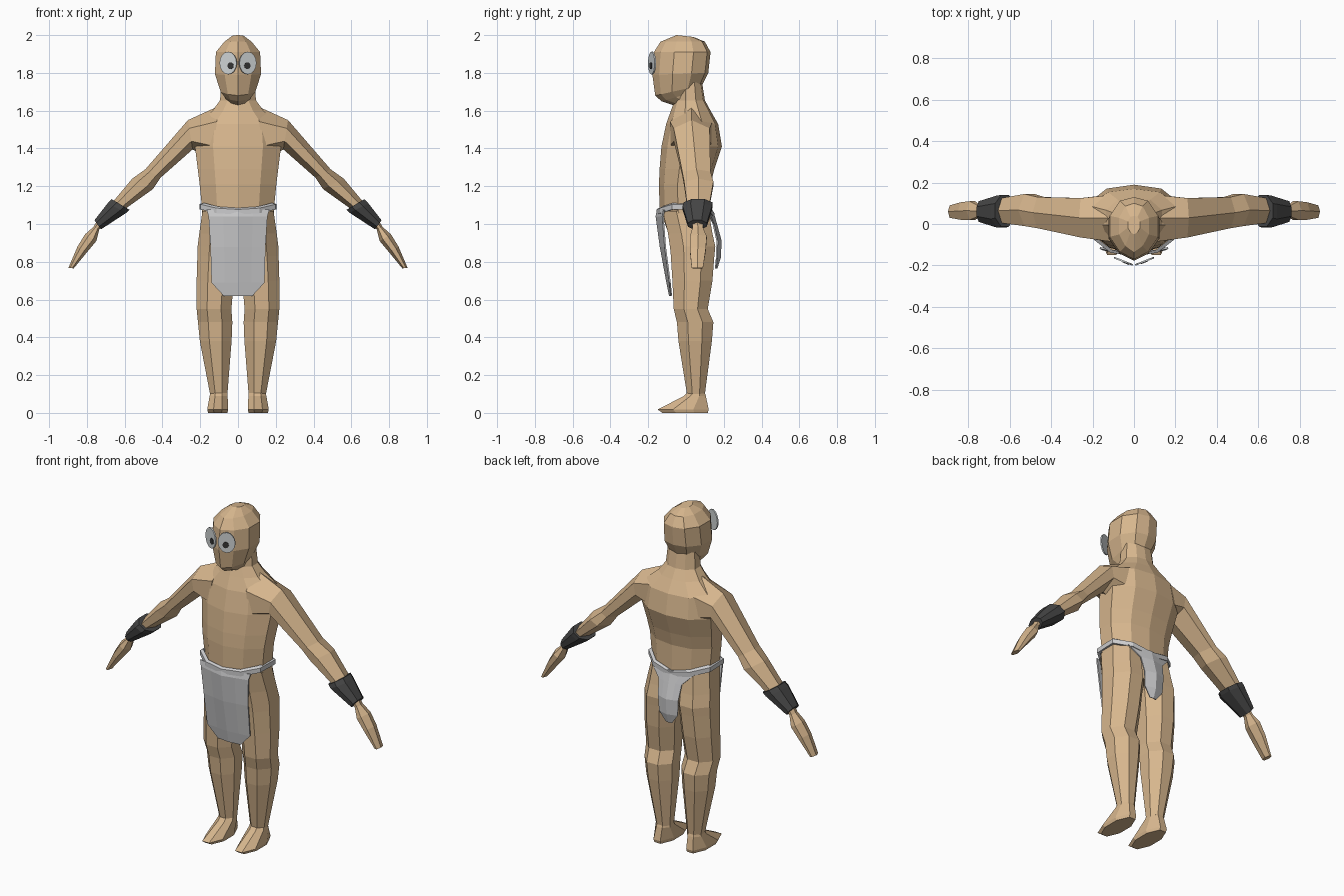
import bpy, bmesh, math
from mathutils import Vector

if "Cube" in bpy.data.objects:
    bpy.data.objects.remove(bpy.data.objects["Cube"])


def material(name, rgb):
    m = bpy.data.materials.new(name)
    m.diffuse_color = (*rgb, 1)
    m.use_nodes = True
    m.node_tree.nodes["Principled BSDF"].inputs["Base Color"].default_value = m.diffuse_color
    return m


SKIN = material("tan skin", (0.68, 0.47, 0.27))
CLOTH = material("pale grey cloth", (0.60, 0.60, 0.61))
LEATHER = material("dark leather", (0.06, 0.06, 0.06))
EYE = material("eye white", (0.62, 0.65, 0.66))
PUPIL = material("pupil black", (0.035, 0.035, 0.035))


def loft(name, rings, mat, closed=True, caps=True, loop=False):
    """Skin a list of equal-length point rings."""
    bm = bmesh.new()
    vs = [[bm.verts.new(p) for p in r] for r in rings]
    n = len(rings[0])
    pairs = list(zip(vs, vs[1:])) + ([(vs[-1], vs[0])] if loop else [])
    for a, b in pairs:
        for i in range(n if closed else n - 1):
            j = (i + 1) % n
            bm.faces.new((a[i], a[j], b[j], b[i]))
    if caps:
        bm.faces.new(vs[0])
        bm.faces.new(vs[-1])
    bmesh.ops.recalc_face_normals(bm, faces=bm.faces)
    me = bpy.data.meshes.new(name)
    bm.to_mesh(me)
    bm.free()
    me.materials.append(mat)
    ob = bpy.data.objects.new(name, me)
    bpy.context.collection.objects.link(ob)
    return ob


def body_ring(zf, zb, w, f, b, bow=0.1):
    """Symmetric ten-sided section; height blends from front to back."""
    d = b - f
    half = [(0, 0), (0.58, bow), (1, 0.36), (1, 0.7), (0.58, 0.94), (0, 1)]
    pts = half + [(-x, t) for x, t in half[-2:0:-1]]
    return [(x * w, f + t * d, zf + t * (zb - zf)) for x, t in pts]


HEX = [(0, .5), (.28, 0), (.72, 0), (1, .5), (.72, 1), (.28, 1)]
OCT = [(0, .27), (.3, 0), (.7, 0), (1, .27), (1, .73), (.7, 1), (.3, 1), (0, .73)]


def limb_ring(s, top, bottom, f, b, shape=HEX):
    """Section spanning a top and bottom point (x, z) and front/back y."""
    return [(s * (top[0] + a * (bottom[0] - top[0])), f + t * (b - f),
             top[1] + a * (bottom[1] - top[1])) for a, t in shape]


# Torso and neck
torso = [(.88, .17, -.07, .14), (.97, .19, -.10, .13), (1.08, .19, -.14, .13),
         (1.21, .203, -.143, .13), (1.29, .213, -.14, .15), (1.41, .228, -.13, .19),
         (1.53, .215, -.105, .17), (1.60, .135, -.08, .13), (1.655, .095, -.06, .10),
         (1.75, .088, -.05, .085)]
loft("torso", [body_ring(z, z, w, f, b) for z, w, f, b in torso], SKIN)

# Head: jaw, face, crown
head = [(1.63, 1.69, .06, -.07, .085), (1.65, 1.71, .07, -.13, .085),
        (1.68, 1.735, .092, -.163, .085), (1.79, 1.80, .122, -.178, .118),
        (1.91, 1.91, .117, -.17, .13), (1.965, 1.965, .072, -.135, .10),
        (2.0, 1.99, .03, -.05, .04)]
loft("head", [body_ring(*r, bow=.12) for r in head], SKIN)


def plate_disc(name, cx, cz, rx, rz, off, mat, thick=.008):
    """Thin oval plate lying on one slanted side of the face."""
    s = 1 if cx > 0 else -1
    nrm = Vector((s * .36, -.93, 0))
    rings = []
    for d in (off, off + thick):
        rings.append([])
        for i in range(16):
            t = math.tau * i / 16
            x = cx + rx * math.cos(t)
            y = -.176 + .39 * (s * x - .05)
            rings[-1].append(Vector((x, y, cz + rz * math.sin(t))) + nrm * d)
    loft(name, rings, mat)


# Eyes and pupils
for s, px in ((1, .046), (-1, -.036)):
    plate_disc("eye", s * .05, 1.852, .045, .06, 0, EYE)
    plate_disc("pupil", px, 1.838, .016, .018, .008, PUPIL, .003)

arm = [((.10, 1.625), (.14, 1.33), -.085, .14), ((.265, 1.55), (.24, 1.395), -.065, .125),
       ((.49, 1.29), (.41, 1.245), -.02, .13), ((.56, 1.24), (.45, 1.185), -.01, .145),
       ((.66, 1.12), (.59, 1.085), .005, .125)]
band = [((.67, 1.132), (.575, 1.075), -.012, .14), ((.69, 1.11), (.59, 1.06), -.018, .138),
        ((.76, 1.02), (.725, .972), .01, .11)]
hand = [((.73, 1.045), (.69, 1.015), .03, .09), ((.765, .985), (.735, .97), .035, .09),
        ((.81, .945), (.75, .91), .02, .11), ((.85, .88), (.80, .85), .02, .105),
        ((.898, .768), (.87, .765), .03, .09)]
leg = [(1.07, .0, .188, -.125, .12), (.95, .0, .205, -.095, .14), (.88, .002, .214, -.085, .155),
       (.83, .01, .215, -.08, .15), (.70, .022, .219, -.072, .14), (.55, .035, .219, -.065, .115),
       (.48, .03, .212, -.048, .145), (.38, .034, .202, -.04, .137), (.10, .056, .148, .005, .10)]
foot = [(.11, .058, .146, .008, .098), (.09, .055, .15, -.01, .105),
        (.018, .052, .163, -.15, .12), (0, .056, .158, -.125, .115)]
LEG = [(.3, 0), (.7, 0), (1, .3), (1, .7), (.7, 1), (.3, 1), (0, .7), (0, .3)]

# Arms, wrist bands, hands, legs and feet on both sides
for s, side in ((1, "left"), (-1, "right")):
    loft(side + "_arm", [limb_ring(s, *r) for r in arm], SKIN)
    loft(side + "_wrist_band", [limb_ring(s, *r, OCT) for r in band], LEATHER)
    loft(side + "_hand", [limb_ring(s, *r) for r in hand], SKIN)
    for part, rows in (("_leg", leg), ("_foot", foot)):
        loft(side + part, [[(s * (i + a * (o - i)), f + t * (b - f), z) for a, t in LEG]
                           for z, i, o, f, b in rows], SKIN)

# Belt: rectangular band around the waist, dipping front and back
path = [(0, -.15, 1.065), (.11, -.133, 1.072), (.19, -.07, 1.092), (.195, .06, 1.093),
        (.115, .13, 1.07), (0, .145, 1.045)]
path += [(-x, y, z) for x, y, z in path[-2:0:-1]]
loft("belt", [[(x * k, y * k, z + h) for k, h in
               ((.95, -.015), (1.04, -.015), (1.04, .012), (.95, .02))]
              for x, y, z in path], CLOTH, caps=False, loop=True)


def cloth(name, rows):
    """Hanging flap: rows of height, half width, centre y and edge y."""
    ob = loft(name, [[(-w, ye, z), (-w * .5, (yc + ye) / 2, z), (0, yc, z),
                      (w * .5, (yc + ye) / 2, z), (w, ye, z)] for z, w, yc, ye in rows],
              CLOTH, closed=False, caps=False)
    mod = ob.modifiers.new("thickness", 'SOLIDIFY')
    mod.thickness = .008
    mod.offset = 0


# Loincloth flaps
cloth("front_flap", [(1.075, .165, -.15, -.115), (1.04, .155, -.157, -.122),
                     (.88, .145, -.135, -.11), (.69, .14, -.10, -.085),
                     (.62, .075, -.086, -.078)])
cloth("back_flap", [(1.065, .14, .142, .118), (1.0, .075, .16, .145), (.91, .065, .185, .165),
                    (.82, .06, .18, .162), (.765, .02, .162, .157)])
